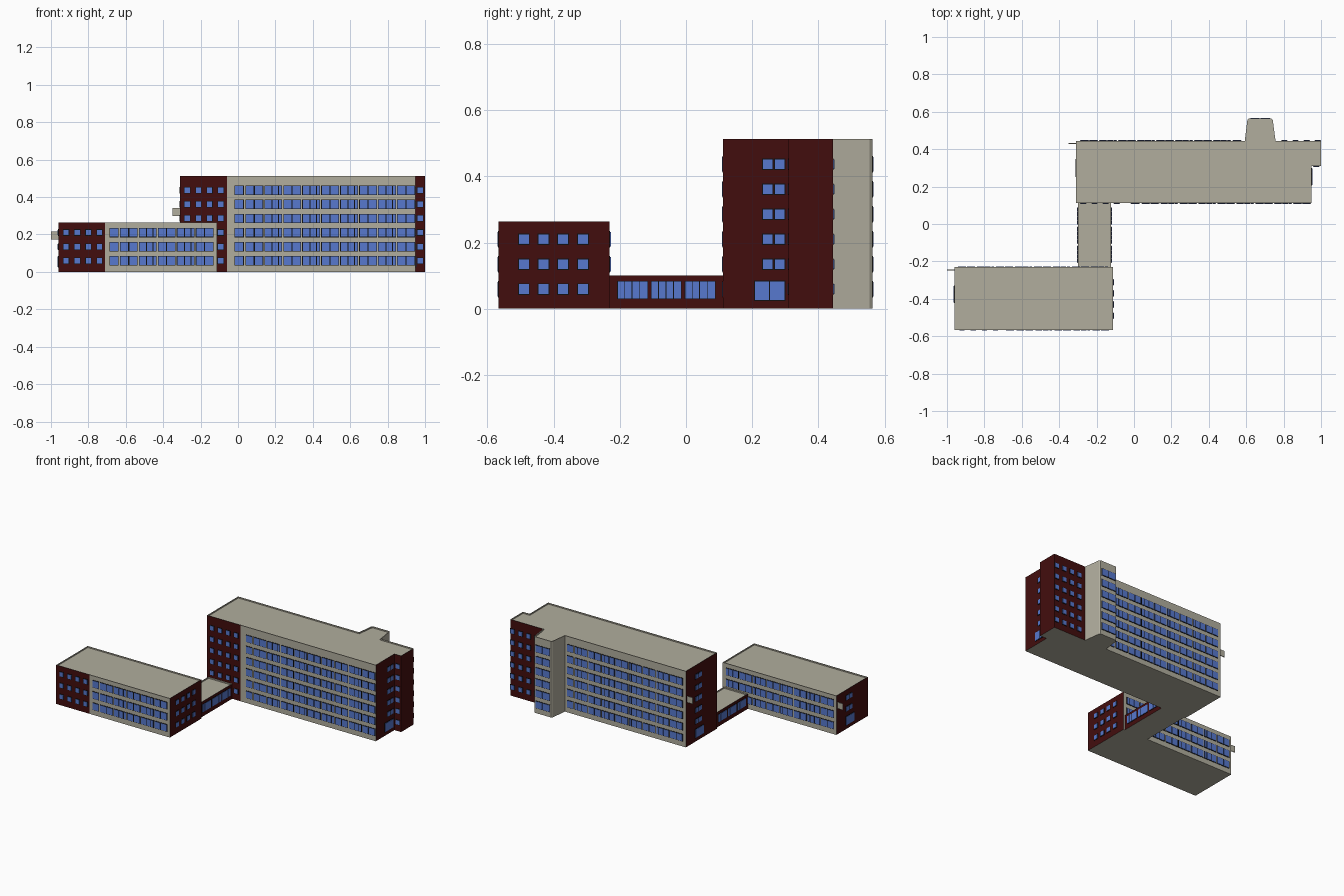
import bpy, bmesh
from mathutils import Vector

cube = bpy.data.objects.get("Cube")
if cube:
    bpy.data.objects.remove(cube, do_unlink=True)


def material(name, rgb):
    m = bpy.data.materials.new(name)
    m.use_nodes = True
    m.diffuse_color = (*rgb, 1)
    m.node_tree.nodes["Principled BSDF"].inputs["Base Color"].default_value = (*rgb, 1)
    return m


CONCRETE, BRICK, GLASS, FRAME = range(4)
MATS = [material("pale concrete", (0.44, 0.42, 0.34)),
        material("dark red brick", (0.055, 0.004, 0.004)),
        material("blue glass", (0.095, 0.19, 0.62)),
        material("black frame", (0.005, 0.005, 0.006))]
FLOOR = 0.0755   # storey height


def finish(bm, name):
    bmesh.ops.recalc_face_normals(bm, faces=bm.faces)
    mesh = bpy.data.meshes.new(name)
    bm.to_mesh(mesh)
    bm.free()
    for m in MATS:
        mesh.materials.append(m)
    obj = bpy.data.objects.new(name, mesh)
    bpy.context.collection.objects.link(obj)
    return obj


def block(name, outline, height, is_brick):
    """Extrude a footprint, colour its walls by rule, sink the roof behind a parapet."""
    bm = bmesh.new()
    base = bm.faces.new([bm.verts.new((x, y, 0)) for x, y in outline])
    geom = bmesh.ops.extrude_face_region(bm, geom=[base], use_keep_orig=True)["geom"]
    bmesh.ops.translate(bm, vec=(0, 0, height),
                        verts=[g for g in geom if isinstance(g, bmesh.types.BMVert)])
    bmesh.ops.recalc_face_normals(bm, faces=bm.faces)
    for f in bm.faces:
        if abs(f.normal.z) < 0.5 and is_brick(f.calc_center_median(), f.normal):
            f.material_index = BRICK
    roof = max(bm.faces, key=lambda f: f.calc_center_median().z)
    bmesh.ops.inset_region(bm, faces=[roof], thickness=0.006)
    inner = bmesh.ops.extrude_face_region(bm, geom=[roof])["geom"]
    if roof.is_valid:
        bm.faces.remove(roof)
    bmesh.ops.translate(bm, vec=(0, 0, -0.008),
                        verts=[g for g in inner if isinstance(g, bmesh.types.BMVert)])
    return finish(bm, name)


class Wall:
    """Collects thin window plates on one wall; axis is the one the wall faces along."""

    def __init__(self, axis, plane, side):
        self.axis, self.plane, self.side = axis, plane, side
        self.bm = bmesh.new()

    def plate(self, u0, u1, z0, z1, depth, mat):
        a, b = self.plane - 0.001 * self.side, self.plane + depth * self.side
        centre, size = Vector(((u0 + u1) / 2, (a + b) / 2, (z0 + z1) / 2)), [u1 - u0, abs(b - a), z1 - z0]
        if self.axis == "x":
            centre.x, centre.y = centre.y, centre.x
            size[0], size[1] = size[1], size[0]
        verts = bmesh.ops.create_cube(self.bm, size=1)["verts"]
        bmesh.ops.scale(self.bm, vec=size, verts=verts)
        bmesh.ops.translate(self.bm, vec=centre, verts=verts)
        for f in {f for v in verts for f in v.link_faces}:
            f.material_index = mat

    def window(self, u0, u1, z0, z1, splits=((0, 1),), rim=0.003):
        self.plate(u0 - rim, u1 + rim, z0 - rim, z1 + rim, 0.002, FRAME)
        for a, b in splits:
            self.plate(u0 + (u1 - u0) * a, u0 + (u1 - u0) * b, z0, z1, 0.004, GLASS)

    def small(self, starts, floors, width=0.028):
        for n in floors:
            for u in starts:
                self.window(u, u + width, 0.045 + n * FLOOR, 0.074 + n * FLOOR)

    def ribbon(self, start, count, floors, step=0.1015):
        pair = ((0, 0.46), (0.53, 1))
        triple = ((0, 0.4), (0.45, 0.78), (0.84, 1))
        for n in range(floors):
            z = 0.037 + n * FLOOR
            for i in range(count):
                u = start + i * step
                self.window(u, u + 0.09, z, z + 0.044, triple if i % 2 else pair)

    def half_bay(self, u, floors):
        for n in range(floors):
            z = 0.037 + n * FLOOR
            self.window(u, u + 0.043, z, z + 0.044)

    def entrance(self, u, floors):
        for k in (0, 0.046):
            self.window(u + k, u + k + 0.043, 0.027, 0.083)
        self.small((u + 0.025, u + 0.061), range(1, floors))

    def done(self, name):
        return finish(self.bm, name)


def columns(start):
    return [start + 0.0595 * i for i in range(4)]


# Main blocks
block("tall_block",
      [(-0.31, 0.112), (-0.06, 0.112), (0.95, 0.112), (0.95, 0.31), (1, 0.31), (1, 0.444),
       (0.757, 0.444), (0.742, 0.555), (0.735, 0.563), (0.613, 0.563), (0.606, 0.555),
       (0.592, 0.444), (-0.31, 0.444)], 0.513,
      lambda c, n: (abs(n.x) > 0.999 or (n.y < -0.5 and (c.x < -0.06 or c.x > 0.95))
                    or (n.y > 0.999 and c.x > 0.8)))
block("low_block",
      [(-0.96, -0.566), (-0.71, -0.566), (-0.112, -0.566), (-0.112, -0.231), (-0.96, -0.231)], 0.263,
      lambda c, n: abs(n.x) > 0.9 or (n.y < -0.5 and c.x < -0.71))
block("link_corridor",
      [(-0.30, -0.231), (-0.122, -0.231), (-0.122, 0.112), (-0.30, 0.112)], 0.101,
      lambda c, n: True)

# Tall block windows
w = Wall("y", 0.112, -1)
w.small(columns(-0.285), range(6))
w.half_bay(-0.015, 6)
w.ribbon(0.042, 9, 6)
w.done("tall_front_windows")

w = Wall("y", 0.31, -1)
w.small([0.961], range(6))
w.done("extension_windows")

w = Wall("y", 0.444, 1)
w.ribbon(-0.285, 8, 6)
w.half_bay(0.53, 6)
w.small(columns(0.79), range(6))
w.done("tall_back_windows")

w = Wall("y", 0.563, 1)
for n in range(6):
    w.window(0.622, 0.726, 0.037 + n * FLOOR, 0.081 + n * FLOOR, ((0, 0.48), (0.52, 1)))
w.done("tower_windows")

w = Wall("x", 0.95, 1)
w.entrance(0.208, 6)
w.done("tall_left_entrance")

w = Wall("x", -0.31, -1)
w.entrance(0.255, 6)
w.done("tall_right_entrance")

# Low block windows
w = Wall("y", -0.566, -1)
w.small(columns(-0.933), range(3))
w.half_bay(-0.685, 3)
w.ribbon(-0.629, 5, 3)
w.done("low_front_windows")

w = Wall("y", -0.231, 1)
w.ribbon(-0.94, 8, 3)
w.done("low_back_windows")

w = Wall("x", -0.112, 1)
w.small(columns(-0.505), range(3), 0.03)
w.done("low_left_windows")

w = Wall("x", -0.96, -1)
w.entrance(-0.42, 3)
w.done("low_right_entrance")

# Corridor windows on both sides
for plane, side, name in ((-0.122, 1, "left"), (-0.30, -1, "right")):
    w = Wall("x", plane, side)
    for u in (-0.206, -0.104, -0.002):
        w.window(u, u + 0.089, 0.031, 0.082,
                 ((0, 0.22), (0.25, 0.47), (0.5, 0.73), (0.76, 1)), 0.002)
    w.done("corridor_" + name + "_windows")

# Sign plates projecting from the right-hand walls
for x, y, z, name in ((-0.98, -0.245, 0.195, "low_sign"), (-0.331, 0.43, 0.32, "tall_sign")):
    bm = bmesh.new()
    bmesh.ops.create_cube(bm, size=1)
    bmesh.ops.scale(bm, vec=(0.04, 0.005, 0.042), verts=bm.verts)
    bmesh.ops.translate(bm, vec=(x, y, z), verts=bm.verts)
    finish(bm, name)
